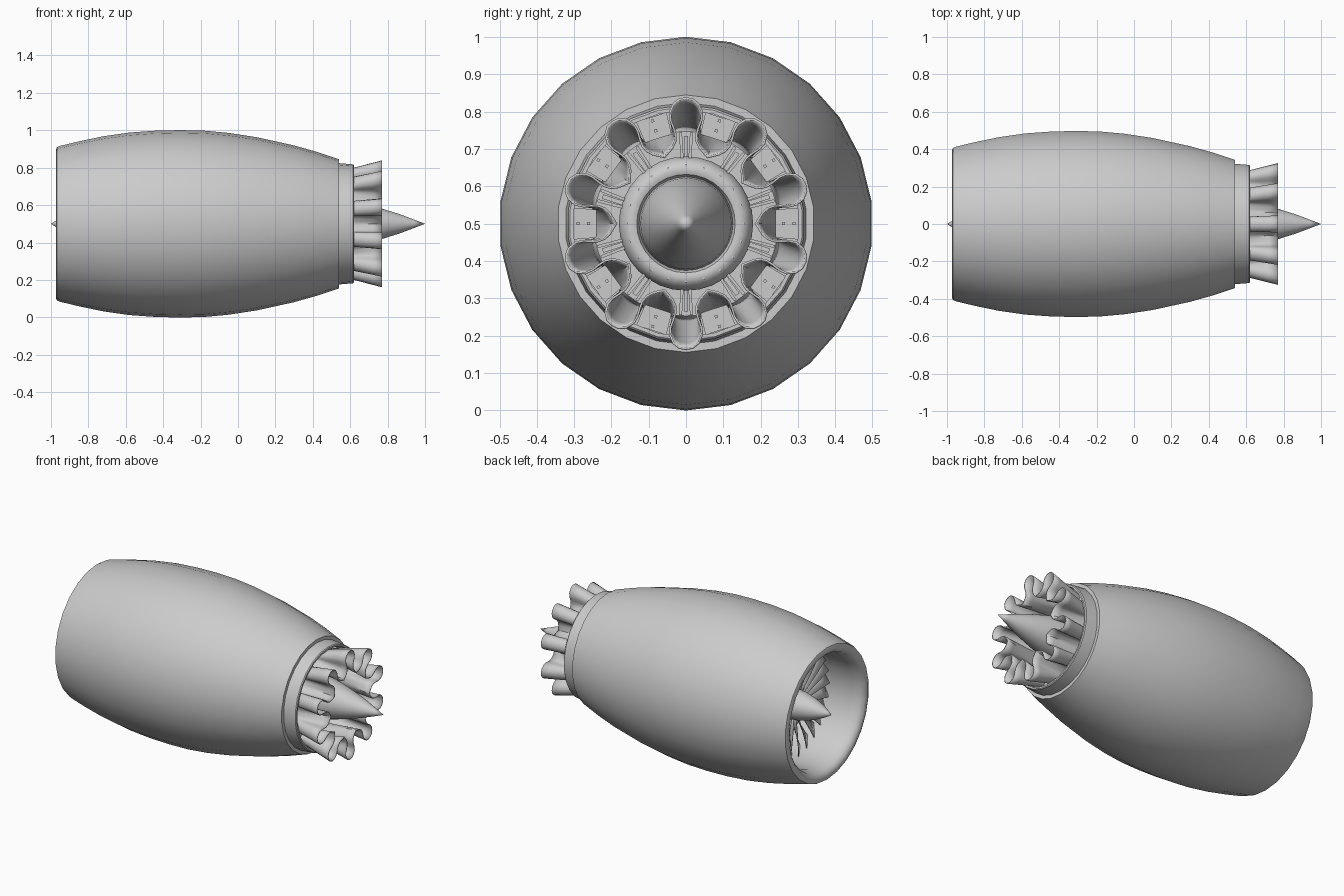
import bpy, bmesh, math
from mathutils import Vector

cube = bpy.data.objects.get("Cube")
if cube:
    bpy.data.objects.remove(cube, do_unlink=True)

AXIS_Z = 0.5
LOBES = 10
BLADES = 26

metal = bpy.data.materials.new("light grey metal")
metal.use_nodes = True
metal.diffuse_color = (0.6, 0.6, 0.6, 1)
metal.node_tree.nodes["Principled BSDF"].inputs["Base Color"].default_value = (0.6, 0.6, 0.6, 1)


def polar(x, r, a):
    """Point at distance r from the engine axis; a = 0 points up."""
    return Vector((x, r * math.sin(a), AXIS_Z + r * math.cos(a)))


def finish(name, bm, sharp=40, thickness=0):
    bmesh.ops.remove_doubles(bm, verts=bm.verts, dist=1e-5)
    bmesh.ops.recalc_face_normals(bm, faces=bm.faces)
    mesh = bpy.data.meshes.new(name)
    bm.to_mesh(mesh)
    bm.free()
    mesh.materials.append(metal)
    obj = bpy.data.objects.new(name, mesh)
    bpy.context.collection.objects.link(obj)
    bpy.ops.object.select_all(action='DESELECT')
    obj.select_set(True)
    bpy.context.view_layer.objects.active = obj
    bpy.ops.object.shade_smooth_by_angle(angle=math.radians(sharp))
    if thickness:
        mod = obj.modifiers.new("thickness", 'SOLIDIFY')
        mod.thickness = thickness
        mod.offset = 0
    return obj


def loft(bm, rings, closed=True):
    rows = [[bm.verts.new(p) for p in ring] for ring in rings]
    for a, b in zip(rows, rows[1:]):
        n = len(a)
        for i in range(n if closed else n - 1):
            j = (i + 1) % n
            bm.faces.new((a[i], a[j], b[j], b[i]))


def lathe(name, profile, sides=26, sharp=40):
    bm = bmesh.new()
    loft(bm, [[polar(x, r, math.tau * i / sides) for i in range(sides)] for x, r in profile])
    return finish(name, bm, sharp)


def block(bm, x0, x1, r0, r1, a, w0, w1):
    """Radial block, w0 wide at its inner end and w1 at its outer end."""
    out, side = polar(0, 1, a) - polar(0, 0, a), polar(0, 1, a + math.pi / 2) - polar(0, 0, a)
    loops = []
    for r, w in ((r0, w0), (r1, w1)):
        c = polar(0, 0, 0) + out * r
        loops.append([c + side * s * w / 2 + Vector((x, 0, 0))
                      for x, s in ((x0, -1), (x1, -1), (x1, 1), (x0, 1))])
    rows = [[bm.verts.new(p) for p in loop] for loop in loops]
    bm.faces.new(rows[0])
    bm.faces.new(rows[1])
    for i in range(4):
        j = (i + 1) % 4
        bm.faces.new((rows[0][i], rows[0][j], rows[1][j], rows[1][i]))


def bolt(bm, x, r, a, size=0.004):
    block(bm, x - 0.004, x + 0.004, r - size, r + size, a, size * 2, size * 2)


# Nacelle shell: outer barrel, rounded lip and inlet duct
lathe("nacelle", [
    (0.54, 0.31), (0.54, 0.345), (0.42, 0.385), (0.3, 0.419), (0.1, 0.463),
    (-0.05, 0.486), (-0.18, 0.498), (-0.31, 0.501), (-0.44, 0.498), (-0.58, 0.488),
    (-0.72, 0.468), (-0.85, 0.441), (-0.95, 0.417), (-0.968, 0.41), (-0.974, 0.395),
    (-0.97, 0.375), (-0.95, 0.356), (-0.9, 0.345), (-0.75, 0.345), (-0.55, 0.345)])
lathe("fan_back_wall", [(-0.6, 0), (-0.6, 0.35)])

# Rear ring, bypass duct wall and back wall
lathe("exhaust_ring", [(0.42, 0.303), (0.62, 0.303), (0.62, 0.313), (0.615, 0.318),
                       (0.53, 0.325)])
lathe("exhaust_back_wall", [(0.44, 0.1), (0.44, 0.31)])

# Spinner and tail cone
lathe("spinner", [(-1, 0), (-0.975, 0.016), (-0.93, 0.04), (-0.87, 0.064),
                  (-0.8, 0.083), (-0.74, 0.09), (-0.6, 0.09)], 24)
lathe("tail_cone", [(1, 0), (0.94, 0.023), (0.86, 0.053), (0.77, 0.081),
                    (0.68, 0.106), (0.6, 0.122), (0.54, 0.126)], 32)
lathe("cone_collar", [(0.54, 0.124), (0.56, 0.132), (0.565, 0.145), (0.56, 0.16),
                      (0.545, 0.173), (0.52, 0.18), (0.44, 0.18)], 32)

# Twisted fan blades
bm = bmesh.new()
for k in range(BLADES):
    a = math.tau * k / BLADES
    rings = []
    for s in range(6):
        t = s / 5
        r, pitch = 0.08 + 0.262 * t, math.radians(25 + 35 * t)
        chord = 0.07 + 0.03 * t
        side = polar(0, 1, a + math.pi / 2) - polar(0, 0, 0)
        rings.append([polar(-0.72, r, a) + side * c * chord * math.sin(pitch)
                      + Vector((c * chord * math.cos(pitch), 0, 0)) for c in (-0.5, 0, 0.5)])
    loft(bm, rings, closed=False)
finish("fan_blades", bm, 50, 0.004)

# Lobed mixer nozzle: a round duct that swells into bulb-shaped lobes
half = [(0, 0.336), (0.018, 0.333), (0.034, 0.32), (0.043, 0.298), (0.041, 0.277),
        (0.033, 0.256), (0.028, 0.238), (0.029, 0.22), (0.037, 0.203), (0.048, 0.19)]
valley = math.pi / LOBES
side_pts = [(math.atan2(t, r), math.hypot(t, r)) for t, r in half] + [(valley, 0.187)]
lobe = [(-a, r) for a, r in reversed(side_pts[1:-1])] + side_pts
outline = [(a + math.tau * k / LOBES, r) for k in range(LOBES) for a, r in lobe]
count = len(outline)
bm = bmesh.new()
rings = []
for x in (0.44, 0.5, 0.56, 0.62, 0.67, 0.72, 0.77):
    f = (x - 0.44) / 0.33
    ring = []
    for i, (a, r) in enumerate(outline):
        even = math.tau * (i - len(lobe) // 2 + 1) / count
        ring.append(polar(x, 0.25 + (r - 0.25) * f, even + (a - even) * f ** 0.5))
    rings.append(ring)
loft(bm, rings)
finish("lobed_nozzle", bm, 50, 0.006)

# Ribs inside the lobes, panels between them, and bolts
ribs, panels, bolts = bmesh.new(), bmesh.new(), bmesh.new()
for k in range(LOBES):
    a = math.tau * k / LOBES
    for off in (-0.06, 0.06):
        block(ribs, 0.44, 0.53, 0.175, 0.245, a + off, 0.008, 0.008)
    block(ribs, 0.44, 0.5, 0.175, 0.235, a, 0.012, 0.012)
    b = a + valley
    block(panels, 0.44, 0.56, 0.24, 0.3, b, 0.075, 0.085)
    for r in (0.262, 0.29):
        bolt(bolts, 0.562, r, b)
for k in range(20):
    bolt(bolts, 0.561, 0.155, math.tau * k / 20, 0.003)
finish("lobe_ribs", ribs)
finish("valley_panels", panels)
finish("bolts", bolts)
